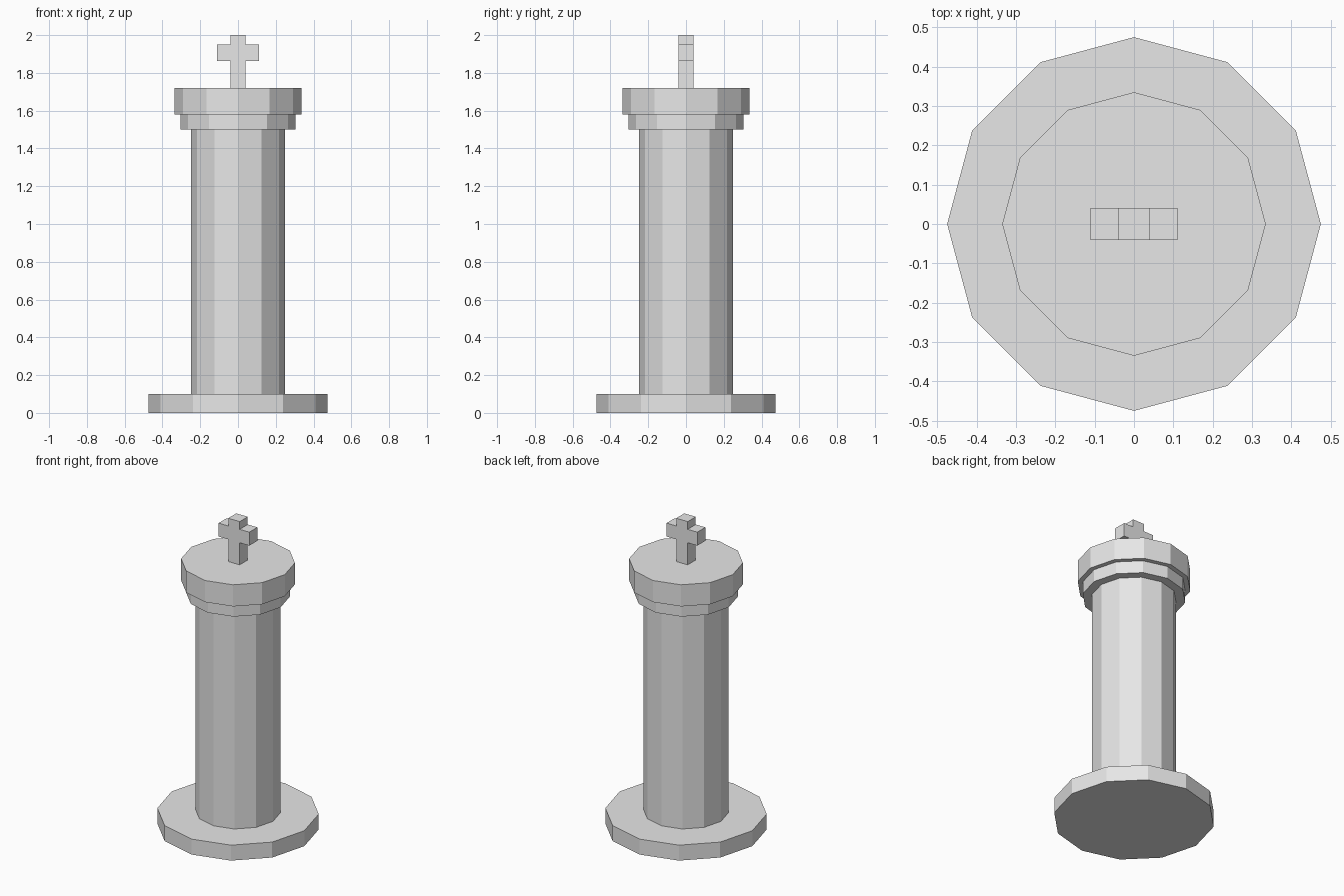
import bpy, bmesh, math

if "Cube" in bpy.data.objects:
    bpy.data.objects.remove(bpy.data.objects["Cube"])

stone = bpy.data.materials.new("light grey")
stone.diffuse_color = (0.8, 0.8, 0.8, 1)
stone.use_nodes = True
stone.node_tree.nodes["Principled BSDF"].inputs["Base Color"].default_value = stone.diffuse_color


def prism(name, points, direction):
    """Flat outline extruded along a direction into a closed solid."""
    bm = bmesh.new()
    face = bm.faces.new([bm.verts.new(p) for p in points])
    ext = bmesh.ops.extrude_face_region(bm, geom=[face], use_keep_orig=True)
    moved = [v for v in ext["geom"] if isinstance(v, bmesh.types.BMVert)]
    bmesh.ops.translate(bm, verts=moved, vec=direction)
    bmesh.ops.recalc_face_normals(bm, faces=bm.faces)
    mesh = bpy.data.meshes.new(name)
    bm.to_mesh(mesh)
    bm.free()
    mesh.materials.append(stone)
    obj = bpy.data.objects.new(name, mesh)
    bpy.context.collection.objects.link(obj)


def disc(name, radius, z0, z1, sides=12):
    ring = [(radius * math.cos(math.tau * i / sides),
             radius * math.sin(math.tau * i / sides), z0) for i in range(sides)]
    prism(name, ring, (0, 0, z1 - z0))


# Twelve-sided body
disc("base", 0.475, 0.0, 0.10)
disc("column", 0.25, 0.10, 1.50)
disc("collar", 0.305, 1.50, 1.58)
disc("cap", 0.335, 1.58, 1.72)

# Cross on top: mirrored half outline, extruded front to back
half = [(0.041, 1.72), (0.041, 1.863), (0.11, 1.863),
        (0.11, 1.95), (0.041, 1.95), (0.041, 2.0)]
outline = half + [(-x, z) for x, z in reversed(half)]
prism("cross", [(x, -0.041, z) for x, z in outline], (0, 0.082, 0))
